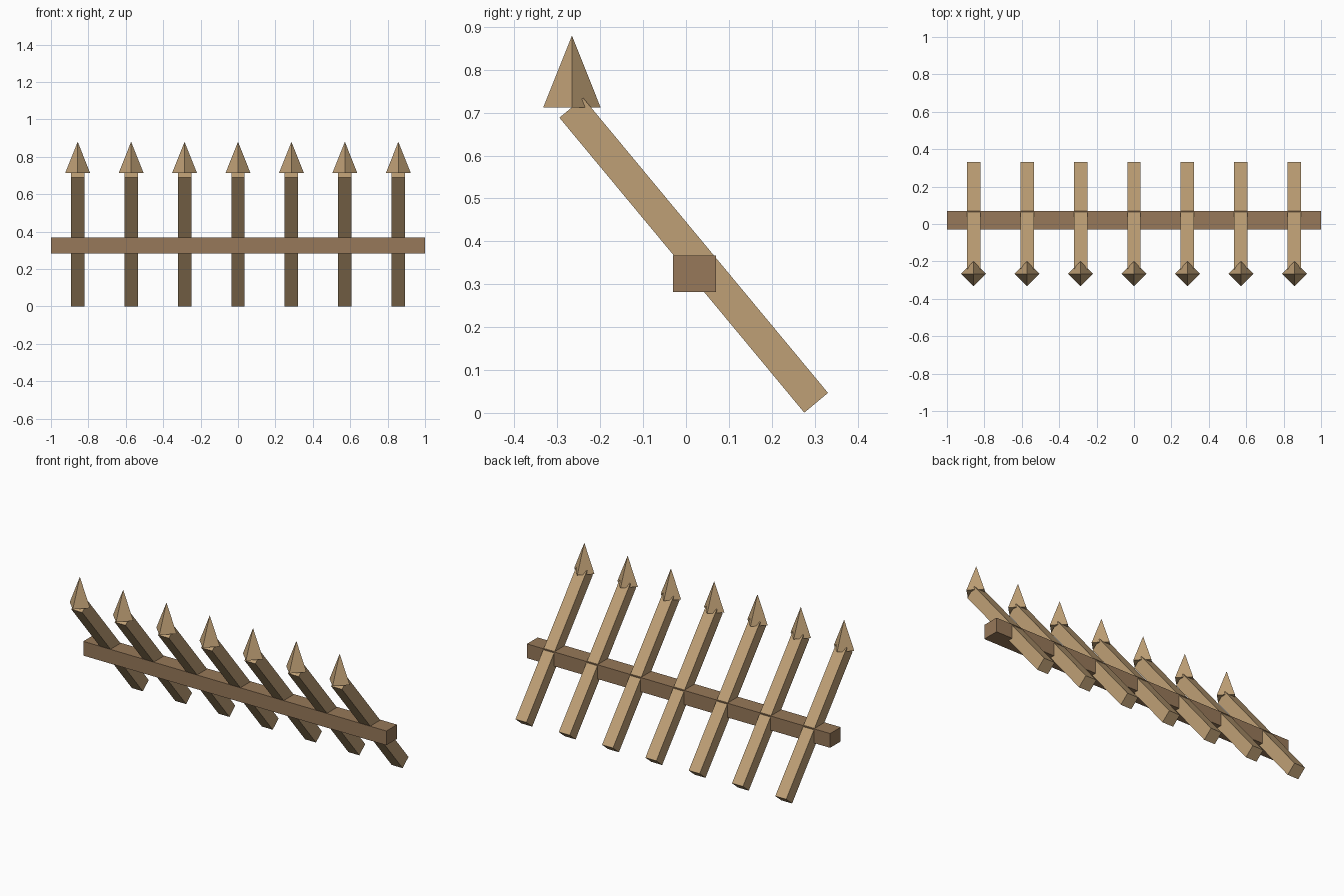
import bpy
import math

if "Cube" in bpy.data.objects:
    bpy.data.objects.remove(bpy.data.objects["Cube"])

TILT = math.radians(39.7)
COUNT = 7
SPACING = 2 / COUNT


def material(name, color):
    mat = bpy.data.materials.new(name)
    mat.diffuse_color = (*color, 1)
    mat.use_nodes = True
    mat.node_tree.nodes["Principled BSDF"].inputs["Base Color"].default_value = mat.diffuse_color
    return mat


def box(name, loc, size, mat, tilt=0):
    bpy.ops.mesh.primitive_cube_add(size=1, location=loc, rotation=(tilt, 0, 0))
    ob = bpy.context.object
    ob.name = name
    ob.scale = size
    ob.data.materials.append(mat)
    return ob


light_wood = material("light_wood", (0.52, 0.35, 0.18))
dark_wood = material("dark_wood", (0.31, 0.19, 0.10))

# Horizontal rail carrying the stakes
box("rail", (0, 0.02, 0.325), (2, 0.10, 0.085), dark_wood)

# Leaning stakes, each with an upright four-sided point
for i in range(COUNT):
    x = (i - (COUNT - 1) / 2) * SPACING
    box(f"stake_{i + 1}", (x, 0.018, 0.3675), (0.072, 0.072, 0.894), light_wood, TILT)
    bpy.ops.mesh.primitive_cone_add(vertices=4, radius1=0.067, radius2=0, depth=0.168,
                                    location=(x, -0.266, 0.796))
    tip = bpy.context.object
    tip.name = f"stake_tip_{i + 1}"
    tip.data.materials.append(light_wood)
